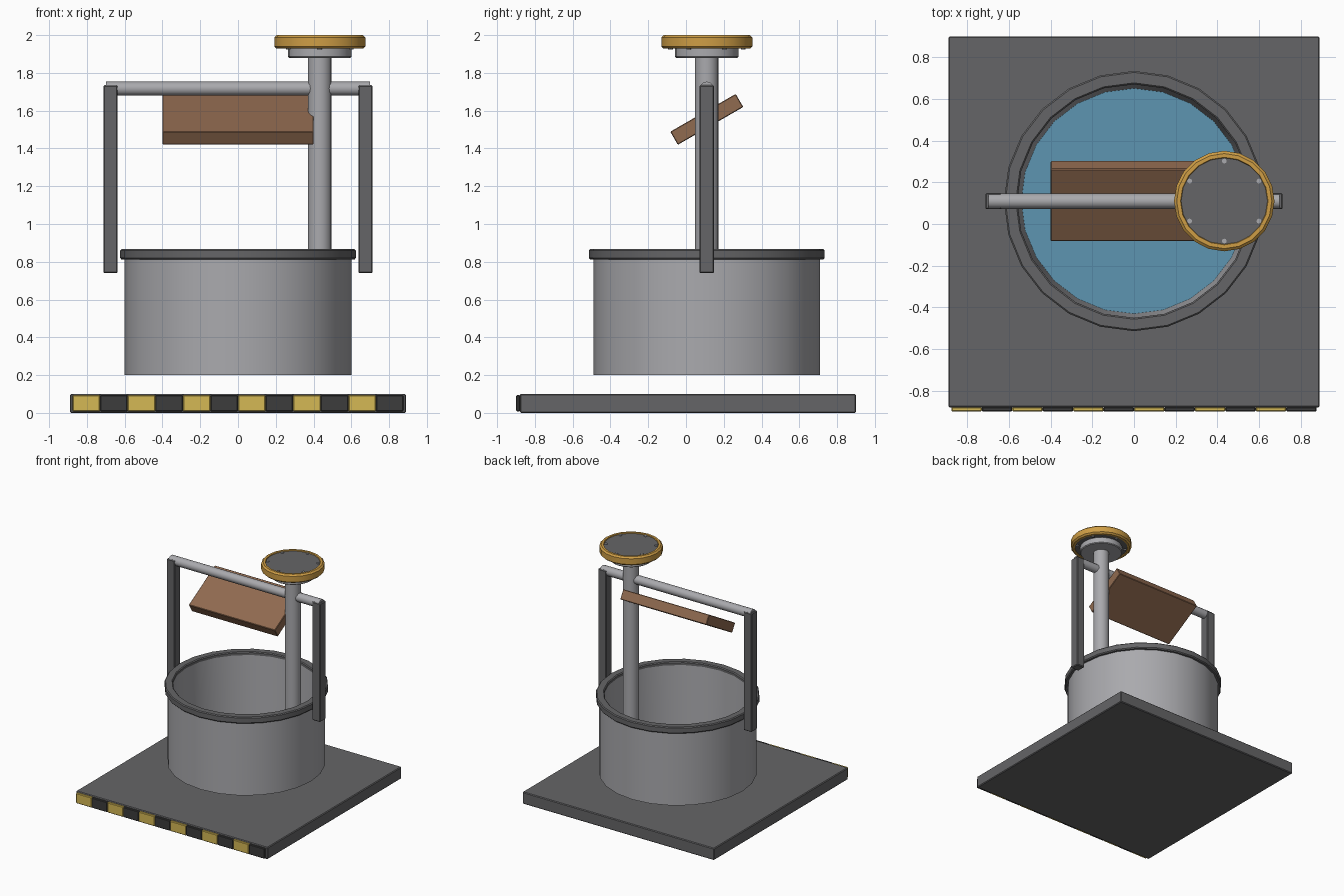
import bpy, bmesh, math
from mathutils import Vector

cube = bpy.data.objects.get("Cube")
if cube:
    bpy.data.objects.remove(cube, do_unlink=True)

YC = 0.11      # depth of the well axis
PX = 0.433     # x of the column


def material(name, r, g, b):
    m = bpy.data.materials.new(name)
    m.use_nodes = True
    m.diffuse_color = (r, g, b, 1)
    m.node_tree.nodes["Principled BSDF"].inputs["Base Color"].default_value = (r, g, b, 1)
    return m


dark = material("dark gray", 0.13, 0.13, 0.135)
steel = material("light gray", 0.40, 0.40, 0.42)
gold = material("gold", 0.62, 0.34, 0.06)
yellow = material("stripe yellow", 0.66, 0.48, 0.09)
black = material("stripe black", 0.045, 0.045, 0.045)
brown = material("wood brown", 0.28, 0.145, 0.08)
blue = material("water blue", 0.11, 0.30, 0.44)


def finish(obj, name, mat, bevel=0, smooth=False):
    obj.name = name
    obj.data.materials.append(mat)
    if bevel:
        mod = obj.modifiers.new("Bevel", "BEVEL")
        mod.width, mod.segments = bevel, 1
        mod.limit_method = "ANGLE"
        mod.angle_limit = math.radians(40)
    if smooth:
        bpy.ops.object.shade_smooth_by_angle(angle=math.radians(35))
    return obj


def box(name, low, high, mat, bevel=0.006, tilt=0):
    lo, hi = Vector(low), Vector(high)
    bpy.ops.mesh.primitive_cube_add(size=1, location=(lo + hi) / 2, rotation=(tilt, 0, 0))
    obj = bpy.context.object
    obj.scale = hi - lo
    bpy.ops.object.transform_apply(location=False, rotation=False, scale=True)
    return finish(obj, name, mat, bevel)


def cylinder(name, x, y, r, z0, z1, mat, sides=24, bevel=0):
    bpy.ops.mesh.primitive_cylinder_add(vertices=sides, radius=r, depth=z1 - z0,
                                        location=(x, y, (z0 + z1) / 2))
    return finish(bpy.context.object, name, mat, bevel, True)


def lathe(name, x, y, profile, mat, sides=24, closed=True):
    """Revolve a (radius, z) profile; radius 0 collapses to the axis."""
    bm = bmesh.new()
    pts = [bm.verts.new((0, r, z)) for r, z in profile]
    pairs = list(zip(pts, pts[1:])) + ([(pts[-1], pts[0])] if closed else [])
    edges = [bm.edges.new(p) for p in pairs]
    bmesh.ops.spin(bm, geom=pts + edges, axis=(0, 0, 1), cent=(0, 0, 0),
                   angle=math.tau, steps=sides)
    bmesh.ops.remove_doubles(bm, verts=bm.verts, dist=0.0005)
    bmesh.ops.recalc_face_normals(bm, faces=bm.faces)
    mesh = bpy.data.meshes.new(name)
    bm.to_mesh(mesh)
    bm.free()
    obj = bpy.data.objects.new(name, mesh)
    bpy.context.collection.objects.link(obj)
    obj.location = (x, y, 0)
    bpy.ops.object.select_all(action="DESELECT")
    obj.select_set(True)
    bpy.context.view_layer.objects.active = obj
    return finish(obj, name, mat, 0, True)


# Floor slab with warning stripes along the front edge
box("base_slab", (-0.89, -0.88, 0), (0.89, 0.9, 0.1), dark)
STRIPES, W = 12, 0.146
for i in range(STRIPES):
    x = (i - STRIPES / 2) * W
    box(f"stripe_{i + 1}", (x, -0.9, 0.008), (x + W, -0.878, 0.094),
        black if i % 2 else yellow, 0.005)

# Open tank, rim and water
lathe("tank", 0, YC, [(0, 0.2), (0.6, 0.2), (0.6, 0.84), (0.56, 0.84),
                      (0.54, 0.23), (0, 0.23)], steel, closed=False)
lathe("tank_rim", 0, YC, [(0.617, 0.812), (0.624, 0.82), (0.624, 0.86), (0.617, 0.867),
                          (0.567, 0.867), (0.56, 0.86), (0.56, 0.812)], dark)
cylinder("water", 0, YC, 0.541, 0.225, 0.25, blue)

# Frame posts and crossbar
for side, name in ((-1, "right_post"), (1, "left_post")):
    x = side * 0.675
    box(name, (x - 0.038, YC - 0.039, 0.74), (x + 0.038, YC + 0.039, 1.735), dark)
bar = cylinder("crossbar", 0, YC, 0.037, -0.7, 0.695, steel, 12)
bar.rotation_euler = (0, math.pi / 2, 0)
bar.location.z = 1.717

# Tilted board below the crossbar
box("tilted_board", (-0.4, YC - 0.2, 1.514), (0.4, YC + 0.2, 1.594), brown,
    0.004, math.radians(30))

# Column with flange and round head
cylinder("column", PX, YC, 0.063, 0.23, 1.885, steel, 16)
cylinder("flange", PX, YC, 0.168, 1.88, 1.935, steel, 20, 0.006)
cylinder("head_disc", PX, YC, 0.222, 1.933, 1.993, dark, 20)
lathe("head_ring", PX, YC, [(0.228, 1.928), (0.241, 1.94), (0.241, 1.988), (0.228, 2.0),
                            (0.21, 2.0), (0.206, 1.99), (0.206, 1.94), (0.21, 1.928)], gold, 20)
for i in range(6):
    a = math.tau * i / 6 + math.pi / 2
    cylinder(f"bolt_{i + 1}", PX + 0.192 * math.cos(a), YC + 0.192 * math.sin(a),
             0.012, 1.925, 2.0, steel, 8)
